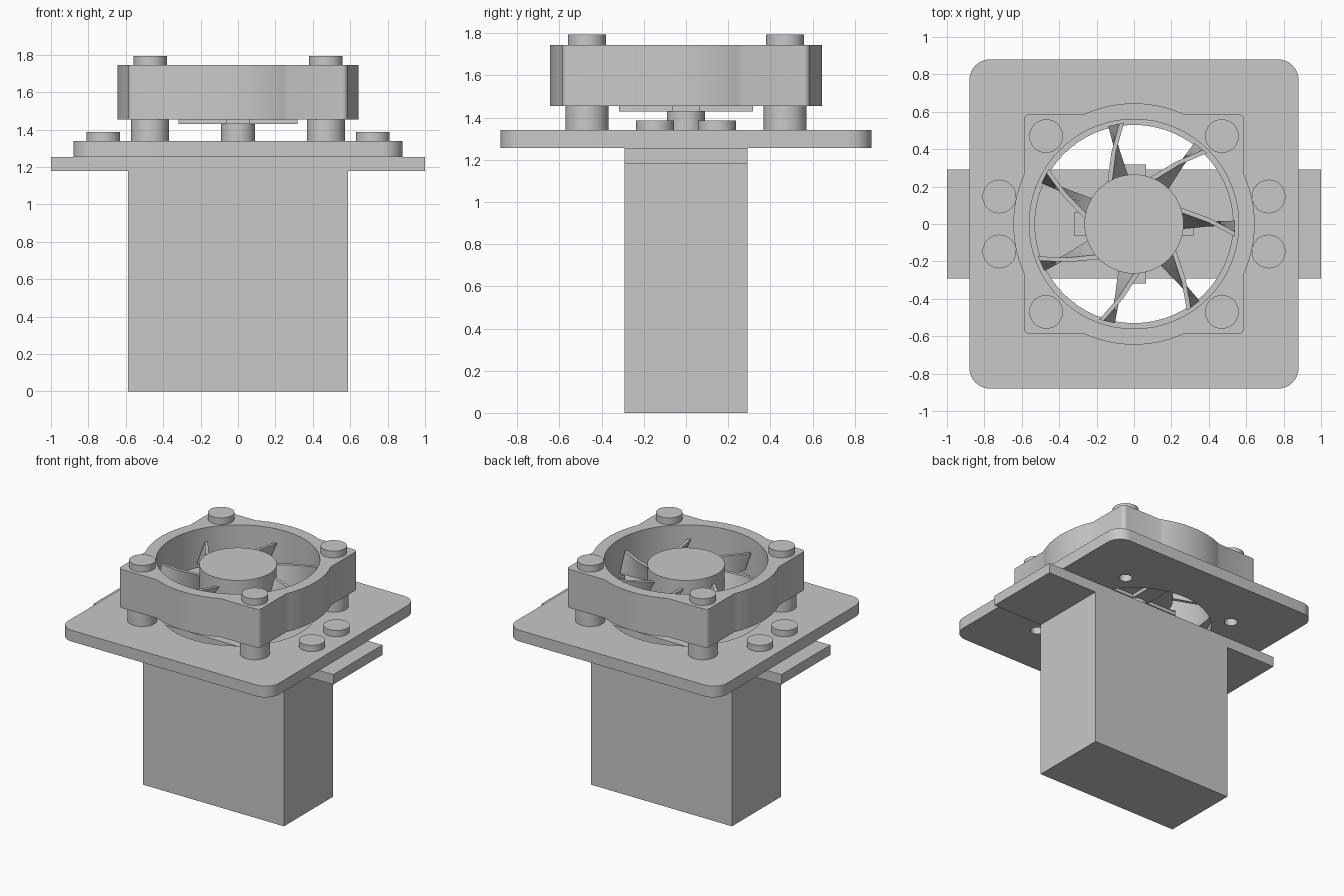
import bpy, bmesh
from math import pi, cos, sin, acos, radians
from mathutils import Matrix, Vector

cube = bpy.data.objects.get("Cube")
if cube:
    bpy.data.objects.remove(cube, do_unlink=True)

grey = bpy.data.materials.new("plain grey")
grey.use_nodes = True
grey.diffuse_color = (0.58, 0.58, 0.58, 1)
grey.node_tree.nodes["Principled BSDF"].inputs["Base Color"].default_value = grey.diffuse_color


def finish(name, bm):
    """Turn a bmesh into a grey object, smooth except at sharp edges."""
    bmesh.ops.remove_doubles(bm, verts=bm.verts, dist=0.0005)
    bmesh.ops.recalc_face_normals(bm, faces=bm.faces)
    mesh = bpy.data.meshes.new(name)
    bm.to_mesh(mesh)
    bm.free()
    mesh.materials.clear()
    mesh.materials.append(grey)
    ob = bpy.data.objects.new(name, mesh)
    bpy.context.collection.objects.link(ob)
    bpy.ops.object.select_all(action="DESELECT")
    ob.select_set(True)
    bpy.context.view_layer.objects.active = ob
    bpy.ops.object.shade_smooth_by_angle(angle=radians(30))
    return ob


def arc(cx, cy, r, a0, a1, n):
    return [(cx + r * cos(a0 + (a1 - a0) * i / n), cy + r * sin(a0 + (a1 - a0) * i / n))
            for i in range(n + 1)]


def circle(r, cx=0, cy=0, n=64):
    return arc(cx, cy, r, 0, 2 * pi, n)[:-1]


def slab(name, loops, z0, z1, turn=None):
    """Extrude an outline, with any further loops as holes, from z0 to z1."""
    cu = bpy.data.curves.new(name, "CURVE")
    cu.dimensions = "2D"
    cu.fill_mode = "BOTH"
    cu.extrude = (z1 - z0) / 2
    for loop in loops:
        sp = cu.splines.new("POLY")
        sp.points.add(len(loop) - 1)
        for p, (x, y) in zip(sp.points, loop):
            p.co = (x, y, 0, 1)
        sp.use_cyclic_u = True
    tmp = bpy.data.objects.new(name, cu)
    bpy.context.collection.objects.link(tmp)
    dg = bpy.context.evaluated_depsgraph_get()
    mesh = bpy.data.meshes.new_from_object(tmp.evaluated_get(dg))
    bm = bmesh.new()
    bm.from_mesh(mesh)
    bpy.data.objects.remove(tmp, do_unlink=True)
    bpy.data.curves.remove(cu)
    bpy.data.meshes.remove(mesh)
    bm.transform(Matrix.Translation((0, 0, (z0 + z1) / 2)))
    if turn:
        bm.transform(turn)
    return finish(name, bm)


def rounded_square(h, r):
    pts = []
    for k, (sx, sy) in enumerate([(1, 1), (-1, 1), (-1, -1), (1, -1)]):
        pts += arc(sx * (h - r), sy * (h - r), r, k * pi / 2, (k + 1) * pi / 2, 8)
    return pts


# Body block with side flanges: a T profile extruded front to back
half = [(0.588, 0), (0.588, 1.18), (1, 1.18), (1, 1.255)]
profile = half + [(-x, z) for x, z in reversed(half)]
slab("body_block", [profile], -0.292, 0.292, Matrix.Rotation(pi / 2, 4, "X"))

# Square top plate with air opening and screw holes
corners = [(sx * 0.47, sy * 0.47) for sx in (-1, 1) for sy in (-1, 1)]
slab("top_plate", [rounded_square(0.88, 0.11), circle(0.53)]
     + [circle(0.045, x, y, 24) for x, y in corners], 1.255, 1.34)

# Fan housing: rounded square merged with a larger circle, bored through
R, H, r = 0.645, 0.588, 0.03
a = acos(H / R)
outline = []
for k in range(4):
    m = k * pi / 2
    outline += arc(0, 0, R, m - a, m + a, 20)
    c = Matrix.Rotation(m, 2) @ Vector((H - r, H - r))
    outline += arc(c.x, c.y, r, m, m + pi / 2, 6)
slab("fan_housing", [outline, circle(0.56)], 1.455, 1.745)

# Standoffs and screw heads at the four corners
for x, y in corners:
    slab("standoff", [circle(0.102, x, y, 40), circle(0.045, x, y, 24)], 1.34, 1.455)
    slab("screw_head", [circle(0.09, x, y, 40)], 1.745, 1.795)

# Plate fixings on the left and right
for x in (-0.72, 0.72):
    for y in (-0.147, 0.147):
        slab("plate_fixing", [circle(0.09, x, y, 40)], 1.34, 1.387)

# Motor: shaft post, cross bracket and hub
slab("motor_post", [circle(0.09, n=40)], 1.255, 1.43)
w, l = 0.065, 0.318
cross = []
for k in range(4):
    rot = Matrix.Rotation(k * pi / 2, 2)
    cross += [tuple(rot @ Vector(p)) for p in ((l, -w), (l, w), (w, w))]
slab("cross_bracket", [cross], 1.43, 1.456)
slab("fan_hub", [circle(0.265)], 1.456, 1.71)

# Seven twisted blades, each lofted through three sections
bm = bmesh.new()
stations = [(0.25, 0.03, 0.045), (0.4, 0.01, 0.01), (0.54, -0.025, -0.03)]
for k in range(7):
    spin = Matrix.Rotation(2 * pi * k / 7, 4, "Z")
    rings = []
    for x, y, lean in stations:
        ring = [(x, y - lean - 0.013, 1.5), (x, y - lean + 0.013, 1.5),
                (x, y + lean + 0.013, 1.645), (x, y + lean - 0.013, 1.645)]
        rings.append([bm.verts.new(spin @ Vector(p)) for p in ring])
    for p, q in zip(rings, rings[1:]):
        for i in range(4):
            j = (i + 1) % 4
            bm.faces.new((p[i], p[j], q[j], q[i]))
    bm.faces.new(rings[0])
    bm.faces.new(rings[-1])
finish("fan_blades", bm)
